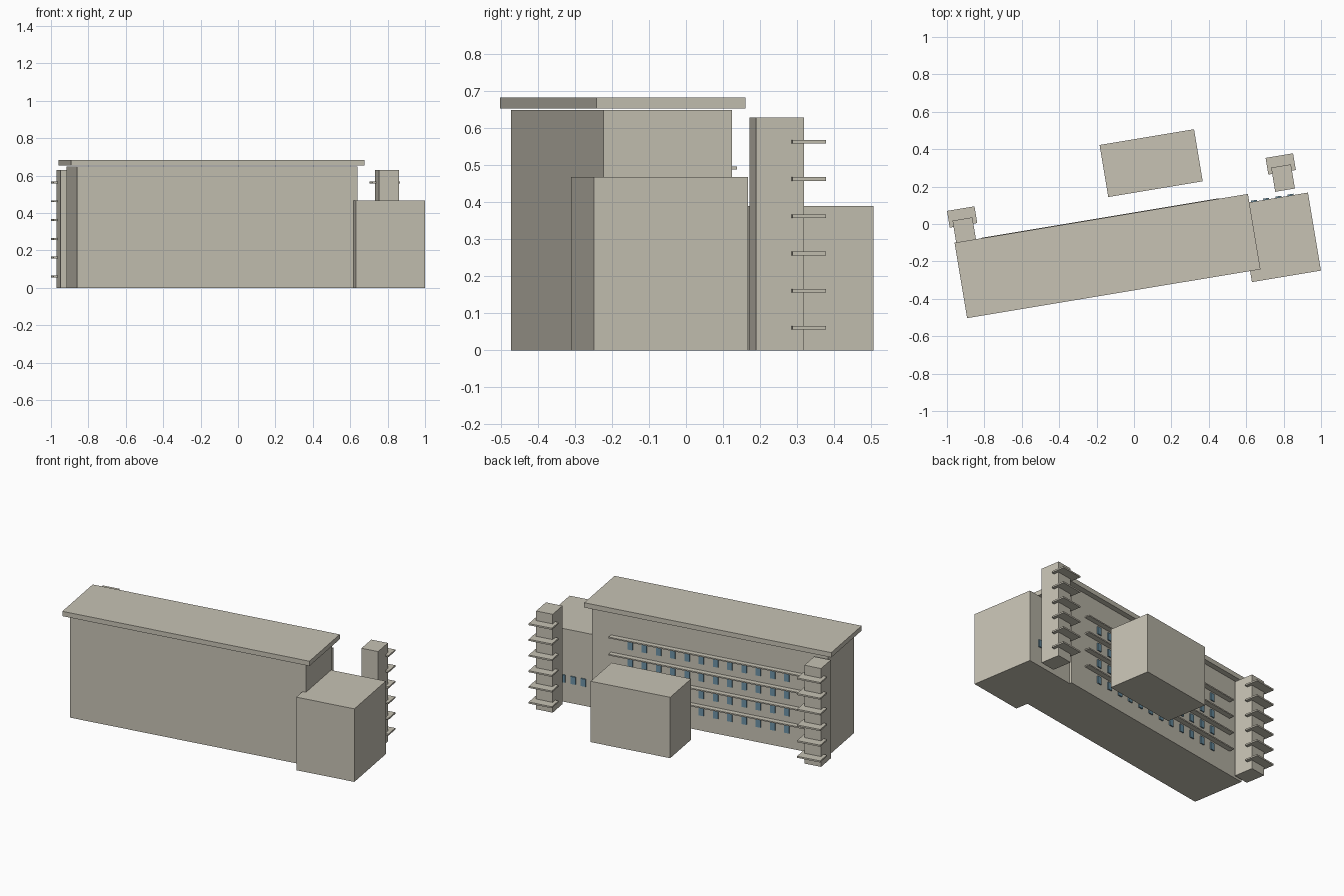
import bpy
import math
from mathutils import Matrix

if "Cube" in bpy.data.objects:
    bpy.data.objects.remove(bpy.data.objects["Cube"], do_unlink=True)

# The whole site is turned slightly about z
SITE = Matrix.Rotation(math.radians(9.45), 4, 'Z')


def material(name, color):
    m = bpy.data.materials.new(name)
    m.use_nodes = True
    m.diffuse_color = (*color, 1)
    m.node_tree.nodes["Principled BSDF"].inputs["Base Color"].default_value = (*color, 1)
    return m


STONE = material("warm_stone", (0.57, 0.54, 0.455))
GLASS = material("blue_glass", (0.15, 0.29, 0.38))


def box(name, x, y, z, mat=STONE):
    """Flat-sided box given by its (min, max) range on each site axis."""
    bpy.ops.mesh.primitive_cube_add(size=1)
    ob = bpy.context.object
    ob.name = name
    mid = [(a + b) / 2 for a, b in (x, y, z)]
    size = [b - a for a, b in (x, y, z)]
    ob.data.transform(SITE @ Matrix.Translation(mid) @ Matrix.Diagonal((*size, 1)))
    ob.data.materials.append(mat)
    return ob


def window(name, x, wall, z):
    box(name, (x - 0.016, x + 0.016), (wall - 0.002, wall + 0.007),
        (z - 0.024, z + 0.024), GLASS)


# Main block and its overhanging roof
MAIN_BACK = 0.028
box("main_block", (-0.926, 0.593), (-0.325, MAIN_BACK), (0, 0.65))
box("roof_slab", (-0.963, 0.627), (-0.35, 0.0585), (0.653, 0.684))

# Side annex and detached rear block
ANNEX_BACK = 0.013
box("side_annex", (0.571, 0.945), (-0.41, ANNEX_BACK), (0, 0.468))
box("rear_block", (-0.112, 0.4), (0.165, 0.447), (0, 0.39))

# Two towers with stacked balcony slabs
for side, x in (("left", 0.773), ("right", -0.954)):
    box(side + "_tower", (x, x + 0.107), (0.046, 0.177), (0, 0.63))
    for i in range(6):
        z = 0.061 + 0.1005 * i
        box(f"{side}_balcony_{i + 1}", (x - 0.021, x + 0.128), (0.1425, 0.233),
            (z - 0.005, z + 0.005))

# Rear ledges, each sheltering a row of windows
for row in range(4):
    z = 0.493 - 0.11 * row
    box(f"ledge_{row + 1}", (-0.82, 0.47), (MAIN_BACK - 0.002, 0.061),
        (z - 0.004, z + 0.004))
    for col in range(12):
        window(f"window_{row + 1}_{col + 1}", 0.345 - 0.0917 * col, MAIN_BACK, z - 0.041)

# Annex windows
for i in range(4):
    window(f"annex_window_{i + 1}", 0.653 + 0.066 * i, ANNEX_BACK, 0.15)
